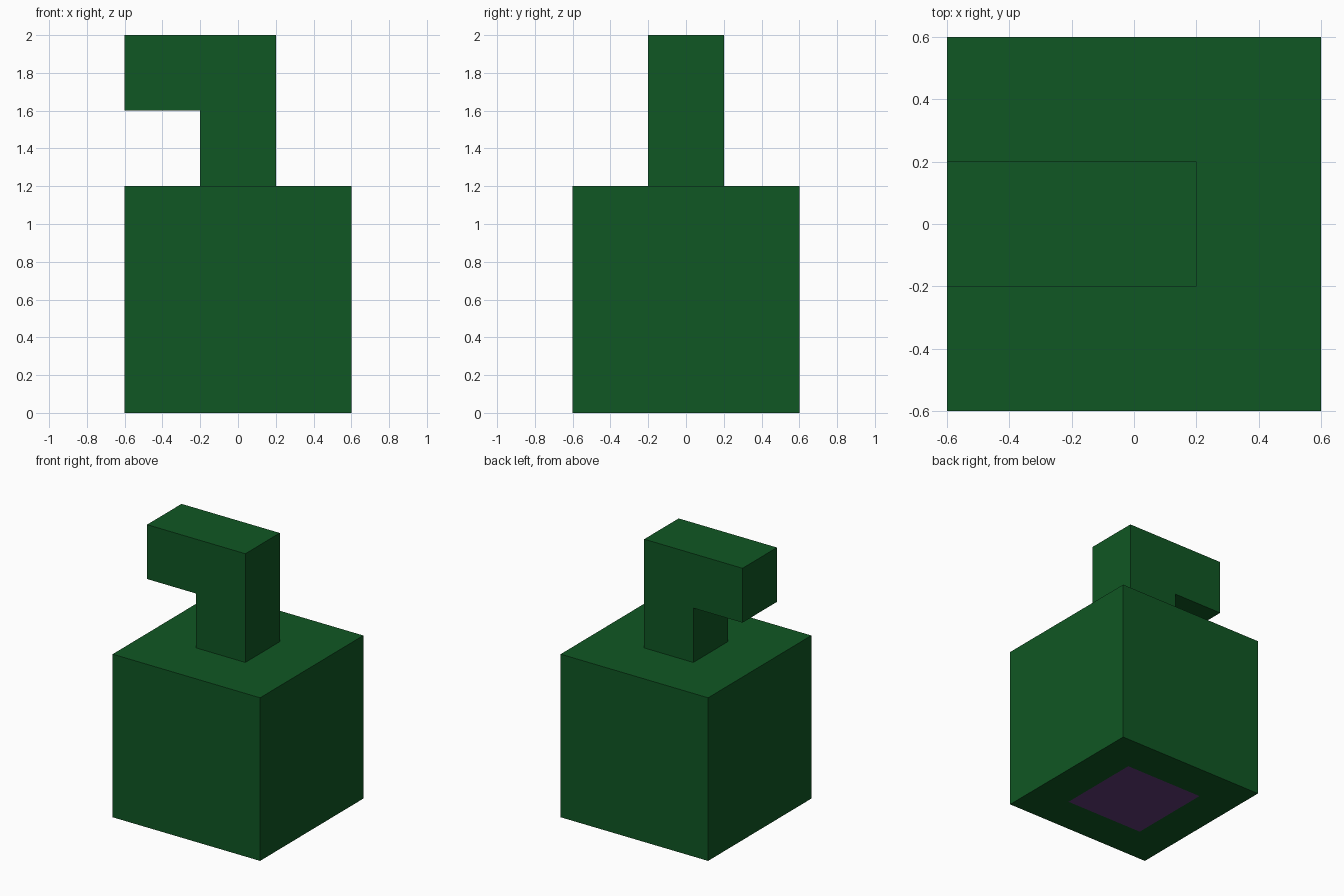
import bpy
import bmesh
from mathutils import Matrix, Vector

cube = bpy.data.objects.get("Cube")
if cube:
    bpy.data.objects.remove(cube, do_unlink=True)


def make_material(name, rgb):
    mat = bpy.data.materials.new(name)
    mat.use_nodes = True
    mat.diffuse_color = (*rgb, 1)
    bsdf = next(n for n in mat.node_tree.nodes if n.type == 'BSDF_PRINCIPLED')
    bsdf.inputs["Base Color"].default_value = (*rgb, 1)
    return mat


def make_object(name, bm, *materials):
    bmesh.ops.recalc_face_normals(bm, faces=bm.faces)
    mesh = bpy.data.meshes.new(name)
    bm.to_mesh(mesh)
    bm.free()
    for mat in materials:
        mesh.materials.append(mat)
    obj = bpy.data.objects.new(name, mesh)
    bpy.context.collection.objects.link(obj)
    return obj


green = make_material("dark green", (0.005, 0.095, 0.017))
purple = make_material("purple", (0.12, 0.043, 0.19))

UNIT = 0.4
BODY = 3 * UNIT

# Cubic body with a purple square inset in its underside
bm = bmesh.new()
bmesh.ops.create_cube(bm, size=BODY, matrix=Matrix.Translation((0, 0, BODY / 2)))
underside = min(bm.faces, key=lambda f: f.calc_center_median().z)
bmesh.ops.inset_region(bm, faces=[underside], thickness=UNIT)
for face in bm.faces:
    centre = face.calc_center_median()
    if centre.length < 0.01:
        face.material_index = 1
make_object("body", bm, green, purple)

# Square neck with a spout bending to the right, from one profile
h = UNIT / 2
top = BODY + 2 * UNIT
profile = [(-h, BODY), (h, BODY), (h, top), (-BODY / 2, top),
           (-BODY / 2, top - UNIT), (-h, top - UNIT)]
bm = bmesh.new()
side = bm.faces.new([bm.verts.new((x, -h, z)) for x, z in profile])
extruded = bmesh.ops.extrude_face_region(bm, geom=[side], use_keep_orig=True)
moved = [v for v in extruded["geom"] if isinstance(v, bmesh.types.BMVert)]
bmesh.ops.translate(bm, verts=moved, vec=Vector((0, UNIT, 0)))
make_object("neck_and_spout", bm, green)
